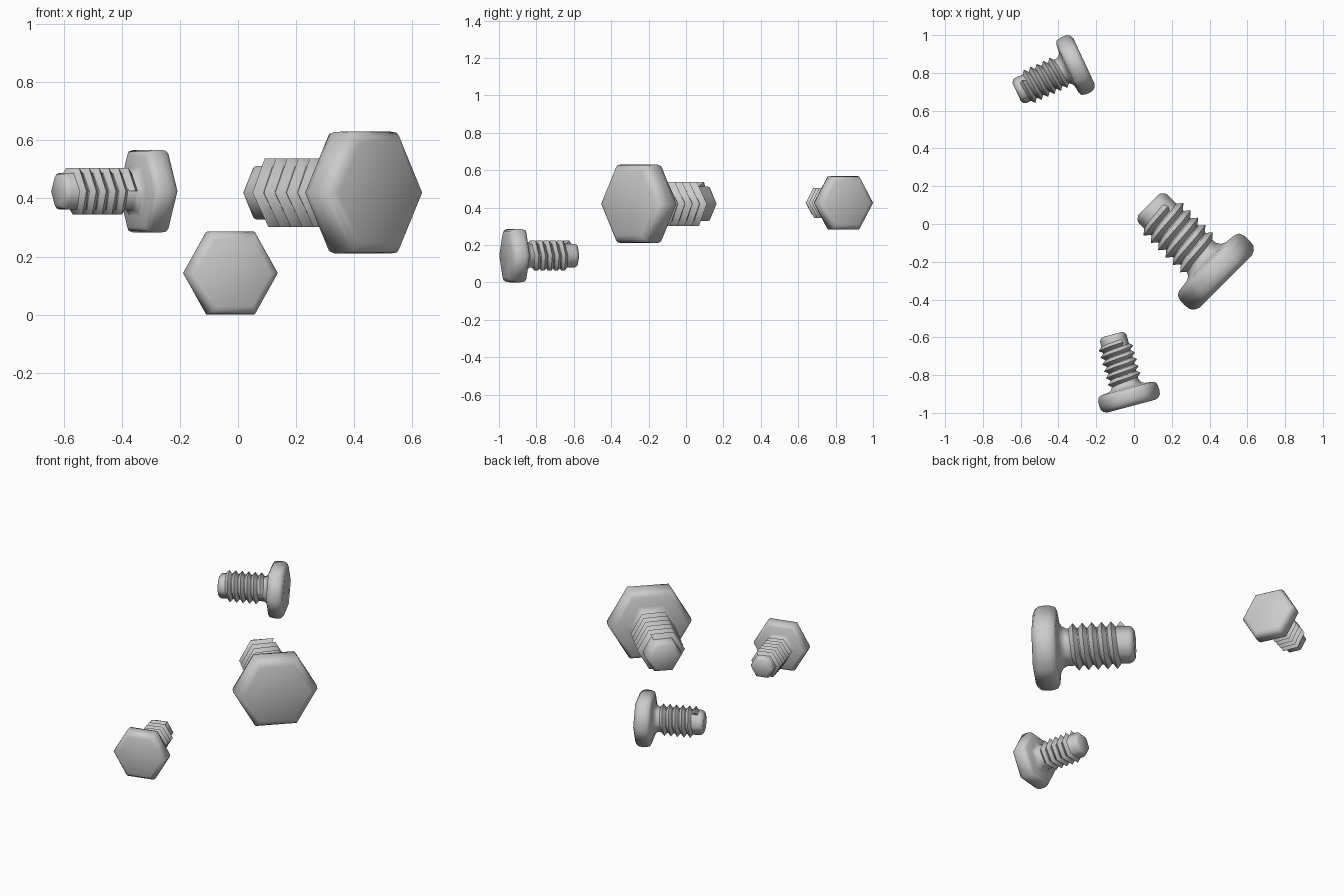
import bpy, bmesh
from math import cos, sin, radians, pi

if "Cube" in bpy.data.objects:
    bpy.data.objects.remove(bpy.data.objects["Cube"])

# Outline along the bolt axis: (distance from outer head face, corner radius)
PROFILE = [(0.0, 0.195), (0.012, 0.222), (0.032, 0.238), (0.065, 0.2425),
           (0.10, 0.241), (0.128, 0.232), (0.14, 0.21),       # head
           (0.148, 0.145), (0.16, 0.122), (0.185, 0.107),     # neck fillet
           (0.545, 0.107), (0.562, 0.10), (0.577, 0.08)]      # shank and tip
PITCH = 0.055
THREAD_START = 0.178
STEPS = 32          # six steps per turn
ROOT, CREST = 0.103, 0.136


def point(bm, t, r, k):
    a = k * pi / 3
    return bm.verts.new((t, r * cos(a), r * sin(a)))


def make_bolt(name, location, angle, size):
    bm = bmesh.new()

    # Six-sided head, neck and shank
    rings = [[point(bm, t, r, k) for k in range(6)] for t, r in PROFILE]
    for a, b in zip(rings, rings[1:]):
        for k in range(6):
            j = (k + 1) % 6
            bm.faces.new((a[k], a[j], b[j], b[k]))
    bm.faces.new(rings[0])
    bm.faces.new(rings[-1])
    bmesh.ops.recalc_face_normals(bm, faces=bm.faces[:])

    # Six-sided helical thread wound around the shank
    step = PITCH / 6
    root = [point(bm, THREAD_START + n * step, ROOT, n) for n in range(STEPS + 7)]
    crest = [point(bm, THREAD_START + PITCH / 2 + n * step, CREST, n)
             for n in range(STEPS + 1)]
    for n in range(STEPS):
        bm.faces.new((root[n], root[n + 1], crest[n + 1], crest[n]))
        bm.faces.new((crest[n], crest[n + 1], root[n + 7], root[n + 6]))
    bm.faces.new((root[0], crest[0], root[6]))
    bm.faces.new((root[STEPS + 6], crest[STEPS], root[STEPS]))

    mesh = bpy.data.meshes.new(name)
    bm.to_mesh(mesh)
    bm.free()
    obj = bpy.data.objects.new(name, mesh)
    bpy.context.collection.objects.link(obj)
    obj.location = location
    obj.rotation_euler = (0, 0, radians(angle))
    obj.scale = (size, size, size)
    bpy.ops.object.select_all(action='DESELECT')
    obj.select_set(True)
    bpy.context.view_layer.objects.active = obj
    bpy.ops.object.shade_smooth_by_angle(angle=radians(62))


# Three floating bolts, all with level axes
make_bolt("large_bolt", (0.486, -0.305, 0.42), 135, 1.0)
make_bolt("small_bolt_back", (-0.265, 0.863, 0.425), 205, 0.68)
make_bolt("small_bolt_front", (-0.0135, -0.964, 0.1428), 105, 0.68)
